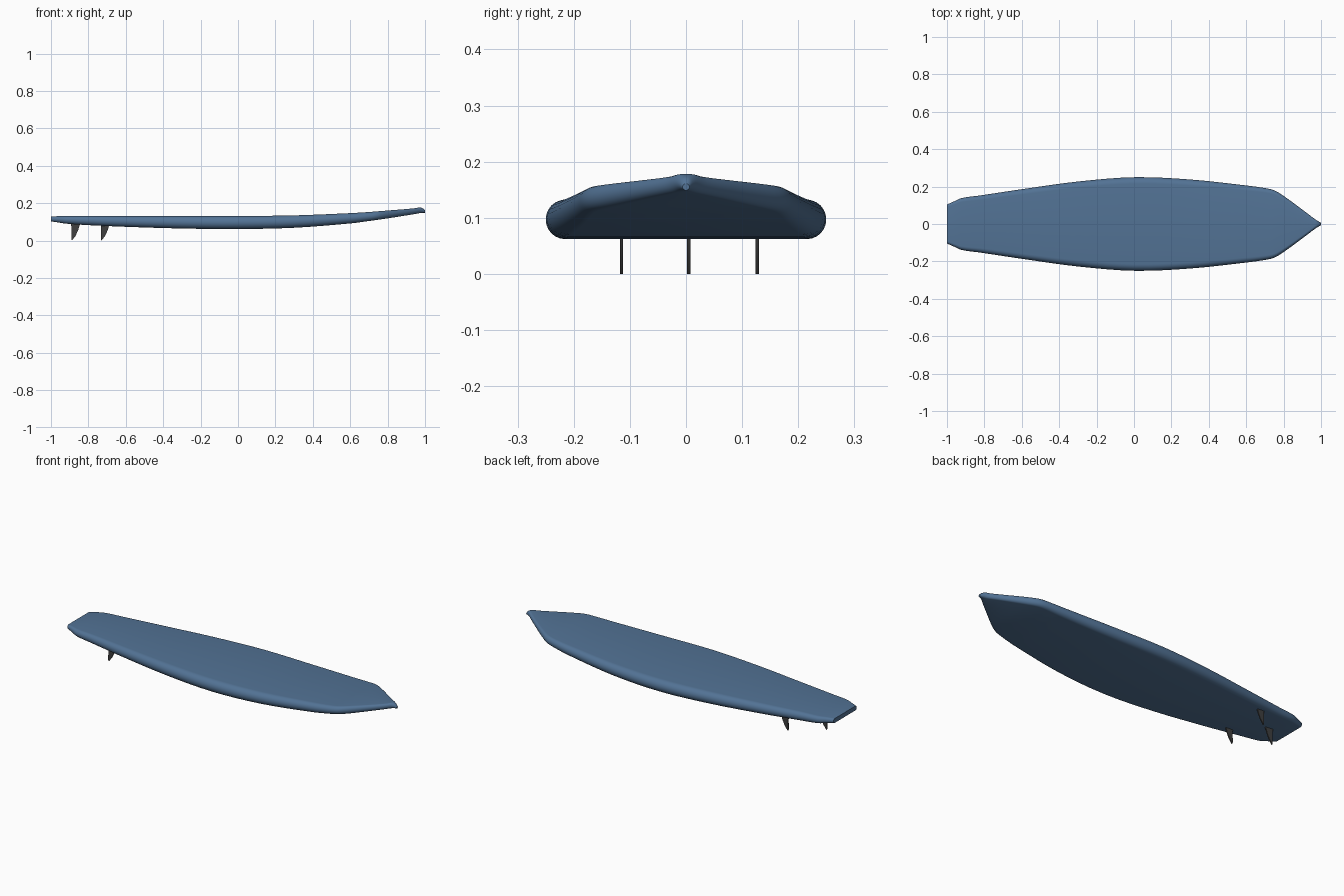
import bpy, bmesh, math

if "Cube" in bpy.data.objects:
    bpy.data.objects.remove(bpy.data.objects["Cube"])


def material(name, rgb):
    m = bpy.data.materials.new(name)
    m.diffuse_color = (*rgb, 1)
    m.use_nodes = True
    m.node_tree.nodes["Principled BSDF"].inputs["Base Color"].default_value = m.diffuse_color
    return m


def make_object(name, bm, mat, angle):
    bmesh.ops.recalc_face_normals(bm, faces=bm.faces)
    me = bpy.data.meshes.new(name)
    bm.to_mesh(me)
    bm.free()
    ob = bpy.data.objects.new(name, me)
    bpy.context.collection.objects.link(ob)
    me.materials.append(mat)
    bpy.ops.object.select_all(action='DESELECT')
    bpy.context.view_layer.objects.active = ob
    ob.select_set(True)
    bpy.ops.object.shade_smooth_by_angle(angle=math.radians(angle))
    return ob


# Stations along the board: x, half width, bottom z, deck z
STATIONS = [
    (-1.00, .104, .103, .128), (-.96, .122, .097, .131), (-.92, .139, .091, .132),
    (-.82, .153, .084, .133), (-.60, .186, .074, .132), (-.30, .227, .065, .132),
    (0.00, .250, .062, .132), (.30, .238, .069, .135), (.60, .206, .092, .147),
    (.70, .192, .105, .153), (.75, .180, .112, .157), (.80, .150, .119, .161),
    (.90, .077, .135, .169), (.95, .039, .143, .174), (.972, .023, .147, .178),
    (.990, .012, .149, .172), (1.00, .006, .149, .161)]


def slope(i, k):
    a, b = STATIONS[max(i - 1, 0)], STATIONS[min(i + 1, len(STATIONS) - 1)]
    return (b[k] - a[k]) / (b[0] - a[0])


def sections(steps=4):
    for i in range(len(STATIONS) - 1):
        a, b = STATIONS[i], STATIONS[i + 1]
        d = b[0] - a[0]
        for s in range(steps):
            t = s / steps
            out = [a[0] + d * t]
            for k in (1, 2, 3):
                out.append((2*t**3 - 3*t**2 + 1) * a[k] + (t**3 - 2*t**2 + t) * d * slope(i, k)
                           + (3*t**2 - 2*t**3) * b[k] + (t**3 - t**2) * d * slope(i + 1, k))
            yield out
    yield list(STATIONS[-1])


def ring(x, w, lo, hi, n=12):
    # flat deck and bottom joined by half-round rails
    h, c = (hi - lo) / 2, (hi + lo) / 2
    r = min(h, w * .9)
    pts = []
    for side in (1, -1):
        for i in range(n + 1):
            a = -side * math.pi / 2 + math.pi * i / n
            pts.append((x, side * (w - r) + r * math.cos(a), c + h * math.sin(a)))
    return pts


# Board: loft of the sections
bm = bmesh.new()
rings = [[bm.verts.new(p) for p in ring(*s)] for s in sections()]
for a, b in zip(rings, rings[1:]):
    for i in range(len(a)):
        j = (i + 1) % len(a)
        bm.faces.new((a[i], a[j], b[j], b[i]))
bm.faces.new(rings[0])
bm.faces.new(rings[-1])
make_object("board", bm, material("board_blue", (.085, .17, .30)), 40)

# Fins: swept-back blades, two at the sides and one behind in the middle
FIN = [(0, .105), (-.004, .085), (-.013, .055), (-.027, .025), (-.046, 0),
       (-.049, .008), (-.049, .030), (-.048, .055), (-.049, .075), (-.054, .105)]
dark = material("fin_grey", (.05, .05, .05))
for name, x, y in (("left_fin", -.684, .127), ("right_fin", -.684, -.115), ("center_fin", -.842, .005)):
    bm = bmesh.new()
    face = bm.faces.new([bm.verts.new((x + px, y - .003, z)) for px, z in FIN])
    new = bmesh.ops.extrude_face_region(bm, geom=[face])["geom"]
    bmesh.ops.translate(bm, verts=[v for v in new if isinstance(v, bmesh.types.BMVert)], vec=(0, .006, 0))
    make_object(name, bm, dark, 30)
